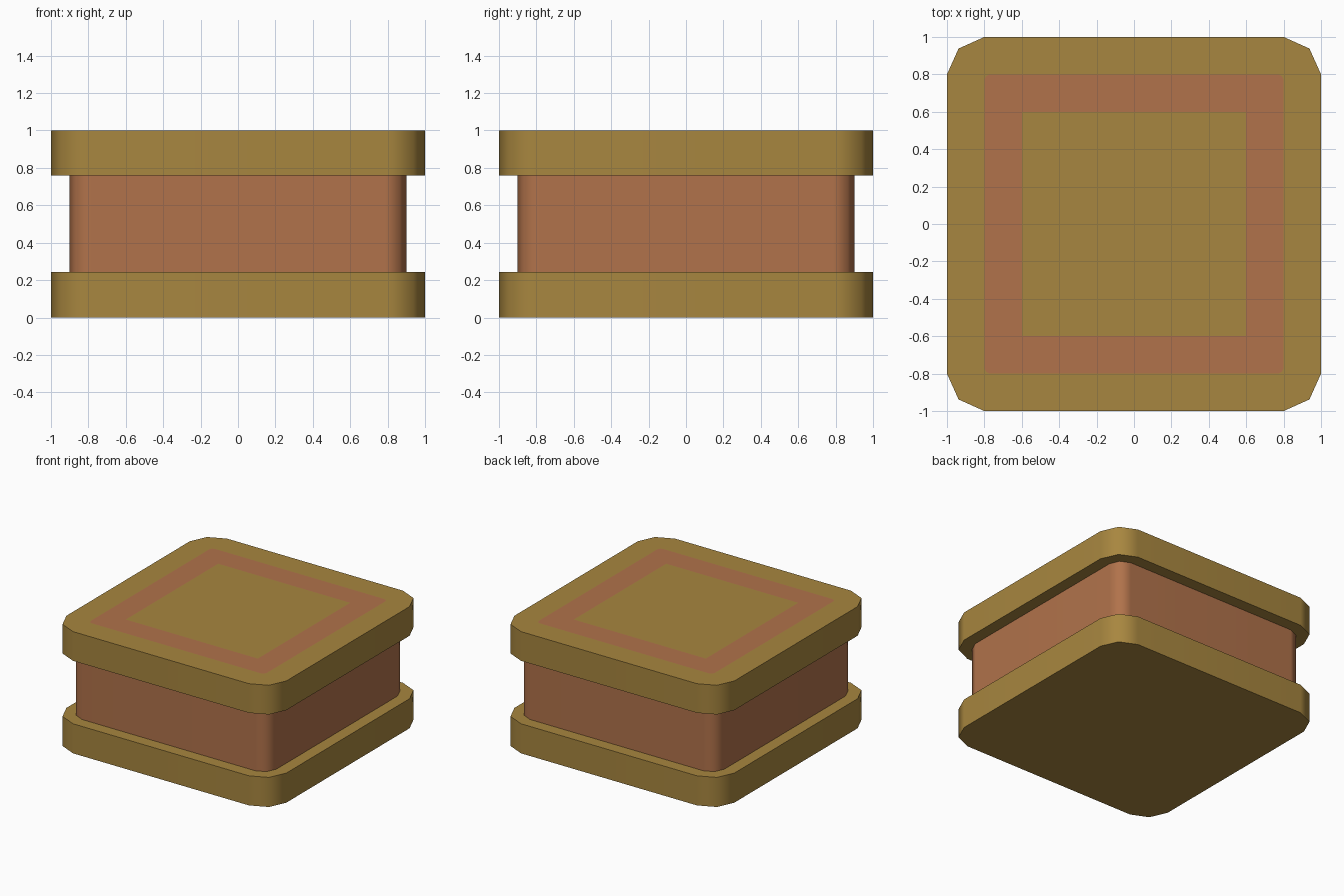
import bpy
import bmesh

if "Cube" in bpy.data.objects:
    bpy.data.objects.remove(bpy.data.objects["Cube"])


def material(name, color):
    mat = bpy.data.materials.new(name)
    mat.diffuse_color = (*color, 1)
    mat.use_nodes = True
    mat.node_tree.nodes["Principled BSDF"].inputs["Base Color"].default_value = mat.diffuse_color
    return mat


gold = material("ochre", (0.39, 0.24, 0.05))
rust = material("rust", (0.44, 0.17, 0.07))


def outline(half, cut):
    """Square outline with two-facet corners: three points per corner."""
    a, m = half - cut, half - cut * 0.31
    corner = [(half, a), (m, m), (a, half)]
    pts = []
    for _ in range(4):
        pts += corner
        corner = [(-y, x) for x, y in corner]
    return pts


def loft(name, loops, mats, paint=None):
    """Skin (half, cut, z) outlines from bottom to top and cap both ends."""
    paint = paint or {}
    bm = bmesh.new()
    rings = [[bm.verts.new((x, y, z)) for x, y in outline(h, c)]
             for h, c, z in loops]
    bm.faces.new(rings[0][::-1])
    for band, (low, high) in enumerate(zip(rings, rings[1:])):
        for i in range(12):
            j = (i + 1) % 12
            face = bm.faces.new((low[i], low[j], high[j], high[i]))
            face.material_index = paint.get(band, 0)
    bm.faces.new(rings[-1])
    bmesh.ops.remove_doubles(bm, verts=bm.verts[:], dist=0.0005)
    bmesh.ops.recalc_face_normals(bm, faces=bm.faces[:])
    mesh = bpy.data.meshes.new(name)
    bm.to_mesh(mesh)
    bm.free()
    for mat in mats:
        mesh.materials.append(mat)
    obj = bpy.data.objects.new(name, mesh)
    bpy.context.collection.objects.link(obj)
    # Rounded corners, flat main sides, crisp rims
    mesh.shade_smooth()
    mesh.set_sharp_from_angle(angle=0.9)
    mod = obj.modifiers.new("flat_sides", 'WEIGHTED_NORMAL')
    mod.keep_sharp = True
    return obj


# Base slab
loft("base_slab", [(1, 0.2, 0), (1, 0.2, 0.243)], [gold])

# Recessed body between the slabs
loft("body", [(0.9, 0.113, 0.243), (0.9, 0.113, 0.76)], [rust])

# Top slab with a flush square border painted on its upper face
loft("top_slab",
     [(1, 0.2, 0.76), (1, 0.2, 1), (0.8, 0.03, 1), (0.6, 0, 1)],
     [gold, rust], paint={2: 1})
